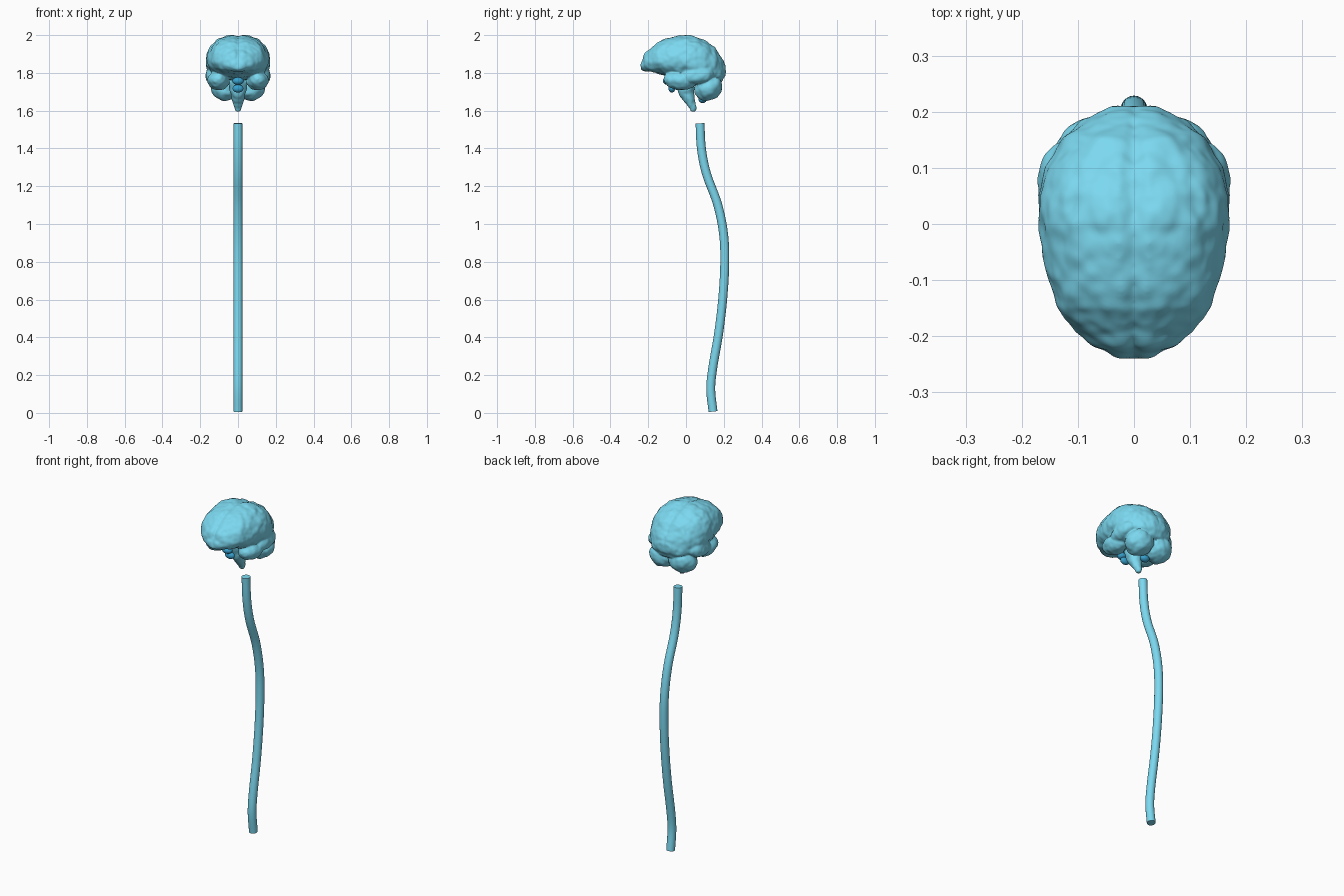
import bpy, bmesh, math
from mathutils import Matrix, Vector

if "Cube" in bpy.data.objects:
    bpy.data.objects.remove(bpy.data.objects["Cube"])


def material(name, rgb):
    m = bpy.data.materials.new(name)
    m.diffuse_color = (*rgb, 1)
    m.use_nodes = True
    m.node_tree.nodes["Principled BSDF"].inputs["Base Color"].default_value = m.diffuse_color
    return m


LIGHT = material("light_blue", (0.2, 0.69, 0.87))
DARK = material("deep_blue", (0.04, 0.36, 0.62))


def add_object(name, bm, mat):
    bmesh.ops.recalc_face_normals(bm, faces=bm.faces)
    for f in bm.faces:
        f.smooth = True
    me = bpy.data.meshes.new(name)
    bm.to_mesh(me)
    bm.free()
    ob = bpy.data.objects.new(name, me)
    bpy.context.collection.objects.link(ob)
    me.materials.append(mat)
    return ob


def ellipsoid(bm, loc, radii, tilt=0):
    mat = (Matrix.Translation(loc) @ Matrix.Rotation(math.radians(tilt), 4, 'X')
           @ Matrix.Diagonal((*radii, 1)))
    bmesh.ops.create_uvsphere(bm, u_segments=32, v_segments=20, radius=1, matrix=mat)


def loft(bm, rings):
    loops = [[bm.verts.new(p) for p in r] for r in rings]
    n = len(loops[0])
    for a, b in zip(loops, loops[1:]):
        for i in range(n):
            j = (i + 1) % n
            bm.faces.new((a[i], a[j], b[j], b[i]))
    bm.faces.new(loops[0])
    bm.faces.new(loops[-1])


# cerebrum: cross-sections from front to back (y, half width, top, bottom)
stations = [(-.236, .035, 1.86, 1.82), (-.218, .07, 1.90, 1.812), (-.19, .103, 1.928, 1.806),
            (-.15, .135, 1.965, 1.797), (-.10, .151, 1.986, 1.78), (-.05, .163, 1.998, 1.77),
            (0, .168, 2.003, 1.765), (.05, .171, 1.996, 1.75), (.10, .157, 1.975, 1.74),
            (.15, .127, 1.938, 1.74), (.187, .087, 1.89, 1.75), (.208, .04, 1.84, 1.785)]


def section(y, w, top, bot, n=48):
    mid = bot + .4 * (top - bot)
    pts = []
    for i in range(n):
        a = 2 * math.pi * i / n
        c, s = math.cos(a), math.sin(a)
        x = w * math.copysign(abs(c) ** .9, c)
        h = (top - mid) if s > 0 else (mid - bot)
        z = mid + h * math.copysign(abs(s) ** .9, s)
        if s > 0:                                   # groove between the hemispheres
            z -= .012 * math.exp(-(x / .012) ** 2)
        pts.append((x, y, z))
    return pts


bm = bmesh.new()
loft(bm, [section(*s) for s in stations])
# temporal lobes and cerebellum halves
for s in (-1, 1):
    ellipsoid(bm, (s * .105, -.035, 1.758), (.055, .088, .048), -8)
    ellipsoid(bm, (s * .125, .06, 1.79), (.048, .085, .05), 10)
    ellipsoid(bm, (s * .065, .118, 1.722), (.078, .075, .066), 25)
# brainstem: pons and tapering medulla
ellipsoid(bm, (0, .0, 1.72), (.045, .045, .045))
stem = [(-.01, 1.76, .05), (.0, 1.70, .042), (.018, 1.65, .03), (.034, 1.615, .02), (.037, 1.594, .013)]
loft(bm, [[(r * math.cos(k * math.pi / 12), y + r * math.sin(k * math.pi / 12), z)
           for k in range(24)] for y, z, r in stem])
brain = add_object("brain", bm, LIGHT)

# fuse the lobes and raise soft folds
m = brain.modifiers.new("fuse", 'REMESH')
m.mode = 'VOXEL'
m.voxel_size = .0045
m.use_smooth_shade = True
m = brain.modifiers.new("soften", 'SMOOTH')
m.factor, m.iterations = .5, 8
tex = bpy.data.textures.new("folds", 'CLOUDS')
tex.noise_scale = .05
tex.noise_depth = 1
m = brain.modifiers.new("folds", 'DISPLACE')
m.texture, m.strength, m.mid_level = tex, .014, .45
m = brain.modifiers.new("symmetry", 'MIRROR')
m.use_bisect_axis[0] = True
m = brain.modifiers.new("relax", 'SMOOTH')
m.factor, m.iterations = .5, 3

# small glands below the brain
for name, loc, radii in (("front_gland_upper", (0, -.10, 1.757), (.03, .022, .02)),
                         ("front_gland_lower", (0, -.075, 1.717), (.029, .018, .021)),
                         ("rear_gland", (0, .088, 1.660), (.028, .022, .02))):
    bm = bmesh.new()
    ellipsoid(bm, loc, radii)
    add_object(name, bm, DARK)

# spinal cord: round tube swept along an S curve in the y-z plane
path = [(.074, 1.533), (.082, 1.397), (.109, 1.264), (.167, 1.105), (.199, .946), (.205, .787),
        (.194, .60), (.172, .416), (.142, .24), (.131, .125), (.143, .007)]
P = [Vector((0, y, z)) for y, z in path]
P = [2 * P[0] - P[1]] + P + [2 * P[-1] - P[-2]]
line = []
for i in range(1, len(P) - 2):
    a, b, c, d = P[i - 1:i + 3]
    for k in range(6):
        t = k / 6
        line.append(.5 * (2 * b + (c - a) * t + (2 * a - 5 * b + 4 * c - d) * t * t
                          + (3 * b - a - 3 * c + d) * t ** 3))
line.append(P[-2])
rings = []
for i, p in enumerate(line):
    t = (line[min(i + 1, len(line) - 1)] - line[max(i - 1, 0)]).normalized()
    side = Vector((1, 0, 0))
    up = t.cross(side)
    rings.append([p + .0235 * (math.cos(k * math.pi / 12) * side + math.sin(k * math.pi / 12) * up)
                  for k in range(24)])
bm = bmesh.new()
loft(bm, rings)
cord = add_object("spinal_cord", bm, LIGHT)
bpy.context.view_layer.objects.active = cord
cord.select_set(True)
bpy.ops.object.shade_smooth_by_angle(angle=math.radians(40))
